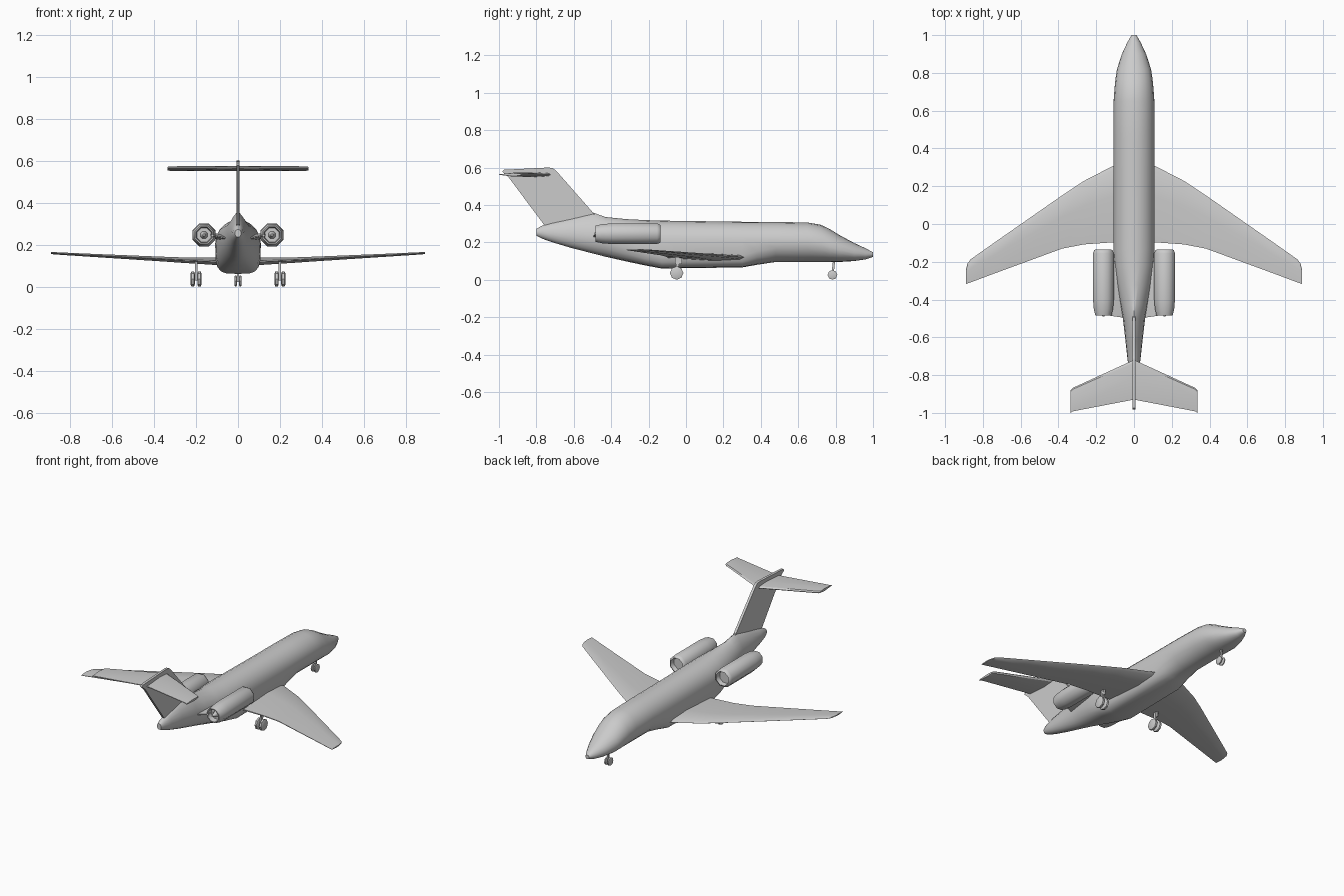
import bpy, bmesh, math
from math import cos, sin, pi

if "Cube" in bpy.data.objects:
    bpy.data.objects.remove(bpy.data.objects["Cube"])


def loft(name, rings, angle=40, mirror=False):
    """Skin a list of equal-sized point rings and cap both ends."""
    bm = bmesh.new()
    vs = [[bm.verts.new(p) for p in r] for r in rings]
    n = len(rings[0])
    for a, b in zip(vs, vs[1:]):
        for i in range(n):
            bm.faces.new((a[i], a[(i + 1) % n], b[(i + 1) % n], b[i]))
    bm.faces.new(vs[0])
    bm.faces.new(vs[-1])
    bmesh.ops.recalc_face_normals(bm, faces=bm.faces)
    me = bpy.data.meshes.new(name)
    bm.to_mesh(me)
    bm.free()
    ob = bpy.data.objects.new(name, me)
    bpy.context.collection.objects.link(ob)
    if mirror:
        ob.modifiers.new("Mirror", 'MIRROR')
    bpy.ops.object.select_all(action='DESELECT')
    ob.select_set(True)
    bpy.context.view_layer.objects.active = ob
    bpy.ops.object.shade_smooth_by_angle(angle=math.radians(angle))
    return ob


def body_ring(y, lo, mid, hi, w, ptop=1, pbot=1, n=20):
    """Fuselage section; powers above 1 pinch a half, below 1 square it off."""
    ring = []
    for i in range(n):
        c, s = cos(2 * pi * i / n), sin(2 * pi * i / n)
        p = ptop if s > 0 else pbot
        x = math.copysign(abs(c) ** p, c) * w if abs(c) > 1e-6 else 0
        z = mid + s * (hi - mid) if s > 0 else mid + math.copysign(abs(s) ** min(p, 1), s) * (mid - lo)
        ring.append((x, y, z))
    return ring


FOIL = [(0, 0), (.06, .3), (.4, .5), (1, .1), (1, -.1), (.4, -.5), (.06, -.3)]


def foil(name, sections):
    """Mirrored flying surface from (x, leading y, trailing y, z, thickness)."""
    rings = [[(x, le + (te - le) * u, z + t * v) for u, v in FOIL]
             for x, le, te, z, t in sections]
    return loft(name, rings, 25, True)


def lathe(name, cx, cz, profile, n, angle, mirror=False, phase=0.0):
    """Round part along y from (y, radius) pairs."""
    rings = [[(cx + r * cos(2 * pi * i / n + phase), y, cz + r * sin(2 * pi * i / n + phase))
              for i in range(n)] for y, r in profile]
    return loft(name, rings, angle, mirror)


def wheel(name, cx, cy, r, w, n=8):
    """Low-sided wheel with its axle along x, resting on the ground."""
    rings = [[(cx + dx, cy + k * r * sin(2 * pi * i / n), r - k * r * cos(2 * pi * i / n))
              for i in range(n)]
             for dx, k in ((-w, .75), (-w * .6, 1), (w * .6, 1), (w, .75))]
    return loft(name, rings, 30, True)


def post(name, x, y, z0, z1, hx, hy, mirror=False, lean=0.0):
    q = ((-1, -1), (1, -1), (1, 1), (-1, 1))
    rings = [[(x + a * hx, y + d + b * hy, z) for a, b in q] for z, d in ((z0, 0), (z1, lean))]
    return loft(name, rings, 30, mirror)


# Fuselage with belly fairing and dorsal ridge
loft("fuselage", [body_ring(*s) for s in (
    (1.0, .122, .135, .147, .013),
    (.96, .109, .135, .168, .036),
    (.90, .100, .143, .196, .064),
    (.82, .095, .160, .239, .090),
    (.77, .095, .175, .270, .098),
    (.72, .095, .190, .294, .103),
    (.65, .095, .200, .306, .108),
    (.48, .095, .203, .309, .109),
    (.38, .080, .203, .310, .109, 1, .75),
    (.30, .066, .203, .310, .109, 1, .5),
    (-.13, .060, .203, .316, .109, 1, .5),
    (-.22, .077, .208, .319, .106, 1.05, .6),
    (-.32, .098, .215, .324, .092, 1.2, .8),
    (-.43, .123, .225, .335, .072, 1.5, 1),
    (-.50, .141, .230, .360, .059, 2.0, 1),
    (-.62, .172, .238, .328, .045, 1.6, 1),
    (-.72, .202, .245, .304, .034, 1.2, 1),
    (-.77, .220, .252, .289, .026),
    (-.80, .235, .254, .272, .015))], 40)

# Swept wings
foil("wings", [
    (.05, .335, -.09, .118, .042),
    (.11, .308, -.097, .121, .036),
    (.265, .228, -.108, .126, .026),
    (.38, .152, -.13, .132, .022),
    (.72, -.085, -.255, .150, .014),
    (.865, -.187, -.309, .158, .011),
    (.882, -.21, -.315, .159, .010),
    (.89, -.245, -.318, .160, .008)])

# Engine nacelles and pylons
lathe("engines", .162, .246, (
    (-.165, .040), (-.136, .046), (-.139, .053), (-.155, .0595), (-.40, .0595),
    (-.45, .055), (-.485, .046), (-.485, .040), (-.45, .036)), 8, 50, True, pi / 8)
lathe("exhaust_cones", .162, .246, ((-.44, .022), (-.49, .006)), 8, 50, True, pi / 8)
foil("engine_pylons", [(.03, -.19, -.50, .225, .03), (.13, -.20, -.485, .245, .026)])

# Tail fin: swept plate reaching down into the ridge
FIN = [(-.47, .33), (-.50, .362), (-.695, .584), (-.712, .596), (-.735, .600),
       (-.975, .588), (-.982, .578), (-.95, .55), (-.76, .295), (-.72, .27)]
loft("tail_fin", [[(x, y, z) for y, z in FIN] for x in (-.008, .008)], 25)

# High tailplane
foil("tailplane", [(.002, -.72, -.93, .562, .024), (.325, -.868, -.992, .562, .022),
                   (.335, -.88, -1.0, .562, .016)])

# Main landing gear
wheel("main_wheels_inner", .184, -.05, .036, .010)
wheel("main_wheels_outer", .216, -.05, .036, .010)
post("main_axles", .2, -.05, .030, .042, .02, .006, True)
post("main_struts", .2, -.05, .035, .128, .006, .008, True, .008)
post("main_gear_doors", .2, -.04, .085, .125, .003, .018, True)

# Nose landing gear
wheel("nose_wheels", .011, .783, .026, .006)
post("nose_axle", 0, .783, .022, .030, .01, .004)
post("nose_strut", 0, .783, .025, .115, .005, .006, False, .01)
